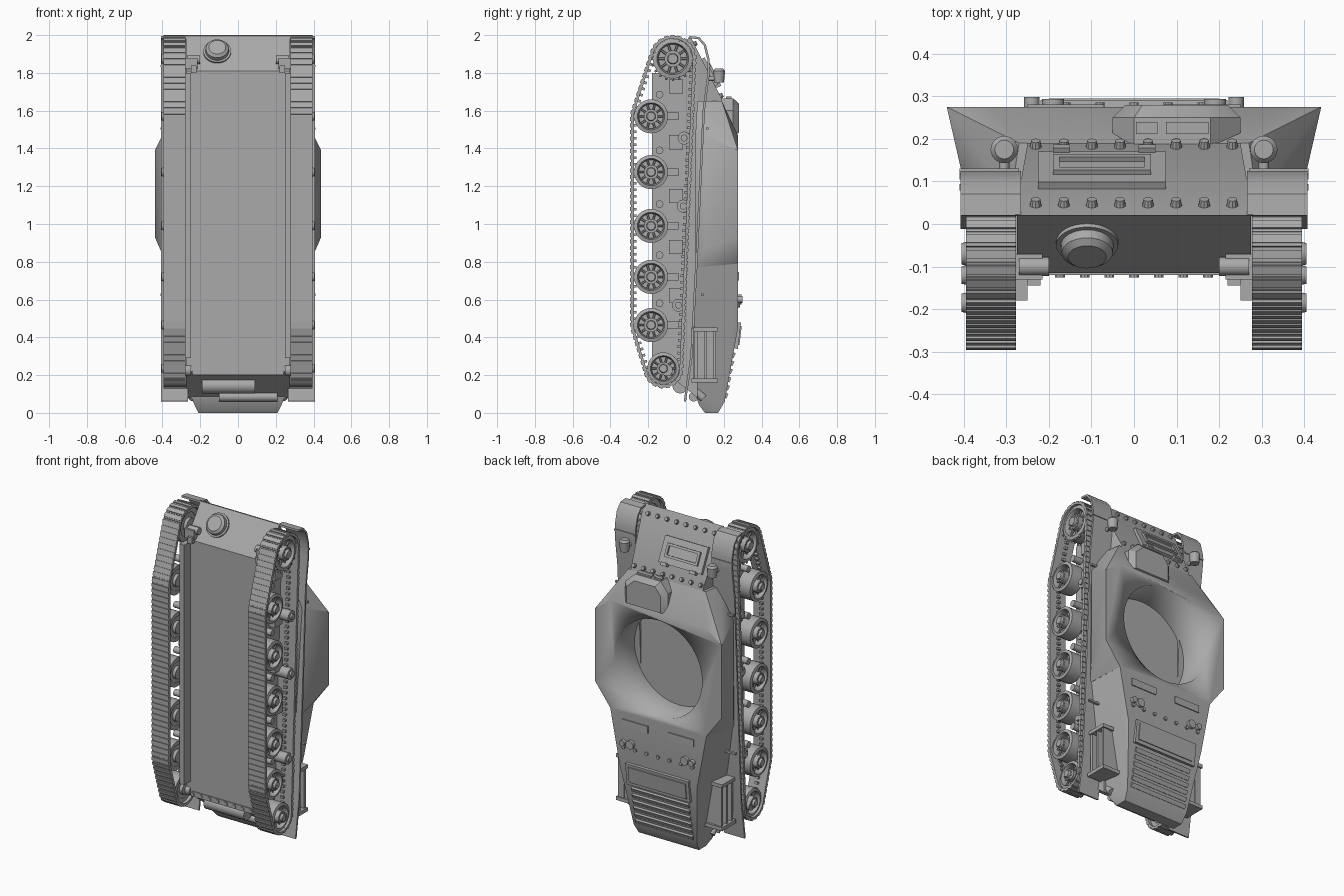
import bpy, bmesh, math
from mathutils import Vector, Matrix

cube = bpy.data.objects.get("Cube")
if cube:
    bpy.data.objects.remove(cube, do_unlink=True)

grey = bpy.data.materials.new("plain grey")
grey.use_nodes = True
tone = (0.4, 0.4, 0.4, 1)
grey.diffuse_color = tone
grey.node_tree.nodes["Principled BSDF"].inputs["Base Color"].default_value = tone
X, Y, Z = Vector((1, 0, 0)), Vector((0, 1, 0)), Vector((0, 0, 1))


def finish(name, bm, mirror=False):
    bmesh.ops.recalc_face_normals(bm, faces=bm.faces)
    mesh = bpy.data.meshes.new(name)
    bm.to_mesh(mesh)
    bm.free()
    mesh.materials.append(grey)
    ob = bpy.data.objects.new(name, mesh)
    bpy.context.collection.objects.link(ob)
    bpy.ops.object.select_all(action='DESELECT')
    ob.select_set(True)
    bpy.context.view_layer.objects.active = ob
    bpy.ops.object.shade_smooth_by_angle(angle=math.radians(32))
    if mirror:
        ob.modifiers.new("Mirror", 'MIRROR').use_mirror_merge = False
    return ob


def box(bm, x, y, z, pivot_tilt=0):
    """Box from (min, max) ranges, tilted about x through its centre."""
    mid = Vector((sum(x), sum(y), sum(z))) / 2
    size = (x[1] - x[0], y[1] - y[0], z[1] - z[0], 1)
    m = Matrix.Translation(mid) @ Matrix.Rotation(pivot_tilt, 4, 'X') @ Matrix.Diagonal(size)
    bmesh.ops.create_cube(bm, size=1, matrix=m)


def rod(bm, start, axis, length, r, r2=None, sides=24):
    axis = Vector(axis).normalized()
    m = Matrix.Translation(Vector(start) + axis * length / 2) @ Z.rotation_difference(axis).to_matrix().to_4x4()
    bmesh.ops.create_cone(bm, cap_ends=True, segments=sides, radius1=r,
                          radius2=r if r2 is None else r2, depth=length, matrix=m)


def solid(bm, points, both=True):
    """Convex solid around points, optionally repeated on the other side."""
    verts = [bm.verts.new((s * x, y, z)) for x, y, z in points for s in ((1, -1) if both else (1,))]
    bmesh.ops.convex_hull(bm, input=verts)
    bmesh.ops.dissolve_limit(bm, angle_limit=0.01, verts=bm.verts[:], edges=bm.edges[:])


def lathe(bm, centre, profile, sides=32):
    """Closed (radius, x) profile spun about the x axis."""
    rings = [[bm.verts.new((x, centre[0] + r * math.cos(i * math.tau / sides),
                            centre[1] + r * math.sin(i * math.tau / sides)))
              for r, x in profile] for i in range(sides)]
    n = len(profile)
    for i in range(sides):
        a, b = rings[i], rings[(i + 1) % sides]
        for j in range(n):
            bm.faces.new((a[j], a[(j + 1) % n], b[(j + 1) % n], b[j]))


# Lower hull with side rails
bm = bmesh.new()
solid(bm, [(.275, y, z) for y, z in ((-.115, 1.81), (.02, 1.995), (.06, 1.9), (.06, .08), (-.115, .22))])
finish("lower_hull", bm)
bm = bmesh.new()
box(bm, (.25, .28), (-.18, .03), (.29, 1.8))
finish("side_rail", bm, True)

# Sloped front plate
bm = bmesh.new()
solid(bm, [(.28, .02, 2), (.27, .03, 1.45), (.25, .19, 1.66), (.25, .19, 1.5)])
finish("glacis", bm)

# Flared fighting compartment with the open turret ring
bm = bmesh.new()
solid(bm, [(.335, .275, 1.47), (.44, .275, 1.39), (.44, .275, .93), (.335, .275, .79),
           (.4, .1, 1.47), (.4, .1, .87), (.37, .05, .77), (.37, .05, 1.47),
           (.27, .19, 1.65), (.29, .06, 1.65)])
compartment = finish("fighting_compartment", bm)
bm = bmesh.new()
rod(bm, (0, .07, 1.125), Y, .4, .305, sides=64)
cutter = finish("ring_cutter", bm)
cutter.hide_render = True
bpy.context.view_layer.objects.active = compartment
cut = compartment.modifiers.new("Ring", 'BOOLEAN')
cut.operation, cut.object, cut.solver = 'DIFFERENCE', cutter, 'EXACT'
bpy.ops.object.modifier_apply(modifier=cut.name)
bpy.data.objects.remove(cutter, do_unlink=True)

# Engine deck and tail
bm = bmesh.new()
solid(bm, [(.335, .275, .79), (.27, .275, .45), (.22, .205, .06), (.21, .17, 0), (.21, .1, 0),
           (.23, .07, .04), (.26, .04, .12), (.37, .05, .78)])
finish("engine_deck", bm)

# Track guards
bm = bmesh.new()
guard = ((.02, 1.995), (.07, 1.99), (.105, 1.95), (.125, 1.87), (.125, 1.79),
         (.1, 1.6), (.06, .77), (.035, .3), (.0, .06))
pairs = [[bm.verts.new((x, y, z)) for x in (.265, .408)] for y, z in guard]
for a, b in zip(pairs, pairs[1:]):
    bm.faces.new((a[0], a[1], b[1], b[0]))
bmesh.ops.recalc_face_normals(bm, faces=bm.faces)
bmesh.ops.solidify(bm, geom=bm.faces[:], thickness=.012)
for z in (1.83, 1.5, .62):
    box(bm, (.27, .41), (.06 + z * .03, .075 + z * .03), (z, z + .012))
finish("track_guard", bm, True)

# Wheels: (y, z, radius)
road = [(-.185, z, .09) for z in (1.57, 1.275, .99, .72, .465)]
rear = (-.12, .235, .085)
drive = (-.07, 1.875, .105)
bm = bmesh.new()
for y, z, r in road + [rear, drive]:
    lathe(bm, (y, z), [(r, .295), (r, .38), (r * .8, .385), (r * .72, .365), (r * .72, .295)])
    rod(bm, (.3, y, z), X, .045, r * .74)
    rod(bm, (.28, y, z), X, .11, r * .42)
    rod(bm, (.38, y, z), X, .025, r * .3, r * .24)
    for k in range(10):
        a = k * math.tau / 10
        d = Vector((0, math.cos(a), math.sin(a)))
        rod(bm, Vector((.358, y, z)) + d * r * .3, d, r * .48, r * .06, sides=6)
        rod(bm, Vector((.38, y, z)) + d * r * .36, X, .014, r * .05, sides=6)
finish("wheels", bm, True)

# Drive wheel rings
bm = bmesh.new()
for x in (.305, .375):
    for k in range(20):
        a = k * math.tau / 20
        d = Vector((0, math.cos(a), math.sin(a)))
        rod(bm, Vector((x, drive[0], drive[1])) + d * .09, d, .028, .009, .005, sides=6)
finish("drive_teeth", bm, True)

# Track links follow the convex outline wrapped round all wheels
ring = sorted((y + (r + .008) * math.cos(i * math.tau / 48), z + (r + .008) * math.sin(i * math.tau / 48))
              for y, z, r in road + [rear, drive] for i in range(48))


def half(points):
    out = []
    for p in points:
        while len(out) > 1 and ((out[-1][0] - out[-2][0]) * (p[1] - out[-2][1])
                                - (out[-1][1] - out[-2][1]) * (p[0] - out[-2][0])) <= 0:
            out.pop()
        out.append(p)
    return out[:-1]


loop = [Vector(p) for p in half(ring) + half(ring[::-1])]
legs = list(zip(loop, loop[1:] + loop[:1]))
total = sum((b - a).length for a, b in legs)
links = 116
pitch = total / links
bm = bmesh.new()
walked, n = 0, 0
for a, b in legs:
    span, d = (b - a).length, (b - a).normalized()
    while n < links and n * pitch < walked + span:
        p = a + d * (n * pitch - walked)
        out = Vector((d.y, -d.x))
        turn = Matrix(((1, 0, 0), (0, out.x, d.x), (0, out.y, d.y))).to_4x4()
        for width, thick, length, lift in ((.118, .014, 1.02, 0), (.118, .011, .62, .007), (.02, .02, .4, -.012)):
            q = p + out * lift
            m = Matrix.Translation((.336, q.x, q.y)) @ turn @ Matrix.Diagonal((width, thick, pitch * length, 1))
            bmesh.ops.create_cube(bm, size=1, matrix=m)
        n += 1
    walked += span
finish("track", bm, True)

# Suspension boxes, arms, stops and return rollers
bm = bmesh.new()
for y, z, r in road:
    box(bm, (.27, .32), (-.09, -.015), (z + .12, z + .195))
    box(bm, (.27, .31), (-.12, -.04), (z - .02, z + .02))
    rod(bm, (.27, -.14, z + .115), X, .07, .02, sides=16)
for y, z in ((-.01, 1.455), (-.015, 1.095), (-.04, .57)):
    rod(bm, (.27, y, z), X, .11, .034)
    rod(bm, (.38, y, z), X, .012, .018)
finish("suspension", bm, True)

# Nose brackets beside the drive wheels
bm = bmesh.new()
box(bm, (.215, .28), (-.13, -.07), (1.82, 1.88))
rod(bm, (.2, -.1, 1.87), X, .07, .022, sides=12)
box(bm, (.22, .25), (-.145, -.09), (1.8, 1.84))
finish("nose_bracket", bm, True)

# Round access cap under the nose
bm = bmesh.new()
normal = Vector((0, -.81, .59))
base = Vector((-.11, -.042, 1.91))
for start, length, r, r2 in ((-.01, .02, .073, .073), (.01, .022, .062, .06), (.032, .012, .06, .045)):
    rod(bm, base + normal * start, normal, length, r, r2, 32)
finish("nose_cap", bm)

# Headlights
bm = bmesh.new()
rod(bm, (.305, .175, 1.75), Z, .06, .026, .032)
rod(bm, (.305, .175, 1.81), Z, .012, .032, .022)
rod(bm, (.305, .11, 1.77), Y, .05, .012, sides=12)
finish("headlight", bm, True)

# Front plate hatch and rivets, laid along the slope
tilt = math.atan2(.34, .17) - math.pi / 2
along = Vector((0, .17, -.34))
lift = Vector((0, .34, .17)).normalized()
foot = Vector((0, .02, 2))
bm = bmesh.new()


def slope_plate(x, t, height, thick):
    c = foot + along * t + lift * thick / 2
    box(bm, x, (c.y - thick / 2, c.y + thick / 2), (c.z - height / 2, c.z + height / 2), -tilt)


slope_plate((-.225, .075), .58, .16, .018)
for t in (.49, .67):
    slope_plate((-.19, .04), t, .015, .03)
for x in (-.19, .025):
    slope_plate((x, x + .015), .58, .07, .03)
for x in (-.17, .03):
    slope_plate((x - .02, x + .02), .8, .02, .03)
finish("front_hatch", bm)
bm = bmesh.new()
for k in range(8):
    for t in (.14, .95):
        rod(bm, foot + along * t + X * (k - 3.5) * .066, lift, .016, .014, .011, 10)
finish("front_rivets", bm)

# Driver's hood with brim and visor plates
bm = bmesh.new()
low = ((-.05, 1.47), (-.05, 1.6), (0, 1.665), (.18, 1.665), (.25, 1.6), (.25, 1.47))
solid(bm, [(x, .15, z) for x, z in low] + [(x, .25, z) for x, z in low], False)
solid(bm, [(x, .25, z) for x, z in low]
      + [(.1 + (x - .1) * .8, .28, 1.53 + (z - 1.53) * .8) for x, z in low], False)
for x in (.03, .1, .15):
    box(bm, (x - .025, x + .025), (.212, .24), (1.65, 1.675))
finish("driver_hood", bm)

# Engine deck plates, louvres and fittings
bm = bmesh.new()
for s in (-1, 1):
    box(bm, (s * .16 - .09, s * .16 + .09), (.27, .281), (.7, .745))
    rod(bm, (s * .19, .27, .6), Y, .024, .026)
    rod(bm, (s * .24, .27, .6), Y, .028, .018)
for k in range(7):
    rod(bm, ((k - 3) * .08, .27, .57), Y, .016, .011, sides=10)
box(bm, (-.22, .22), (.255, .283), (.34, .48), -.12)
box(bm, (-.2, .2), (.27, .289), (.36, .46), -.12)
for k in range(6):
    z = .08 + k * .043
    y = .205 + (z - .06) * .18
    box(bm, (-.2, .2), (y - .012, y + .012), (z, z + .026), -.45)
finish("deck_fittings", bm)

# Side racks at the rear
bm = bmesh.new()
box(bm, (.25, .33), (.04, .155), (.17, .45))
for y in (.045, .095, .145):
    box(bm, (.32, .36), (y, y + .015), (.18, .44))
for z in (.16, .43):
    box(bm, (.25, .37), (.03, .168), (z, z + .022))
finish("side_rack", bm, True)

# Silencer, pipes and rear bolts
bm = bmesh.new()
rod(bm, (-.19, -.03, .145), X, .28, .042)
rod(bm, (-.1, .04, .085), X, .31, .025)
for s in (-1, 1):
    rod(bm, (s * .24, .0, .17), (0, .6, -.6), .13, .022, sides=16)
    rod(bm, (s * .25, -.1, .225), X * s, .14, .03)
for k in range(9):
    rod(bm, ((k - 4) * .058, -.11, .215), -Y, .016, .012, sides=10)
box(bm, (-.24, .24), (-.12, -.1), (.2, .232))
finish("exhaust_and_bolts", bm)
